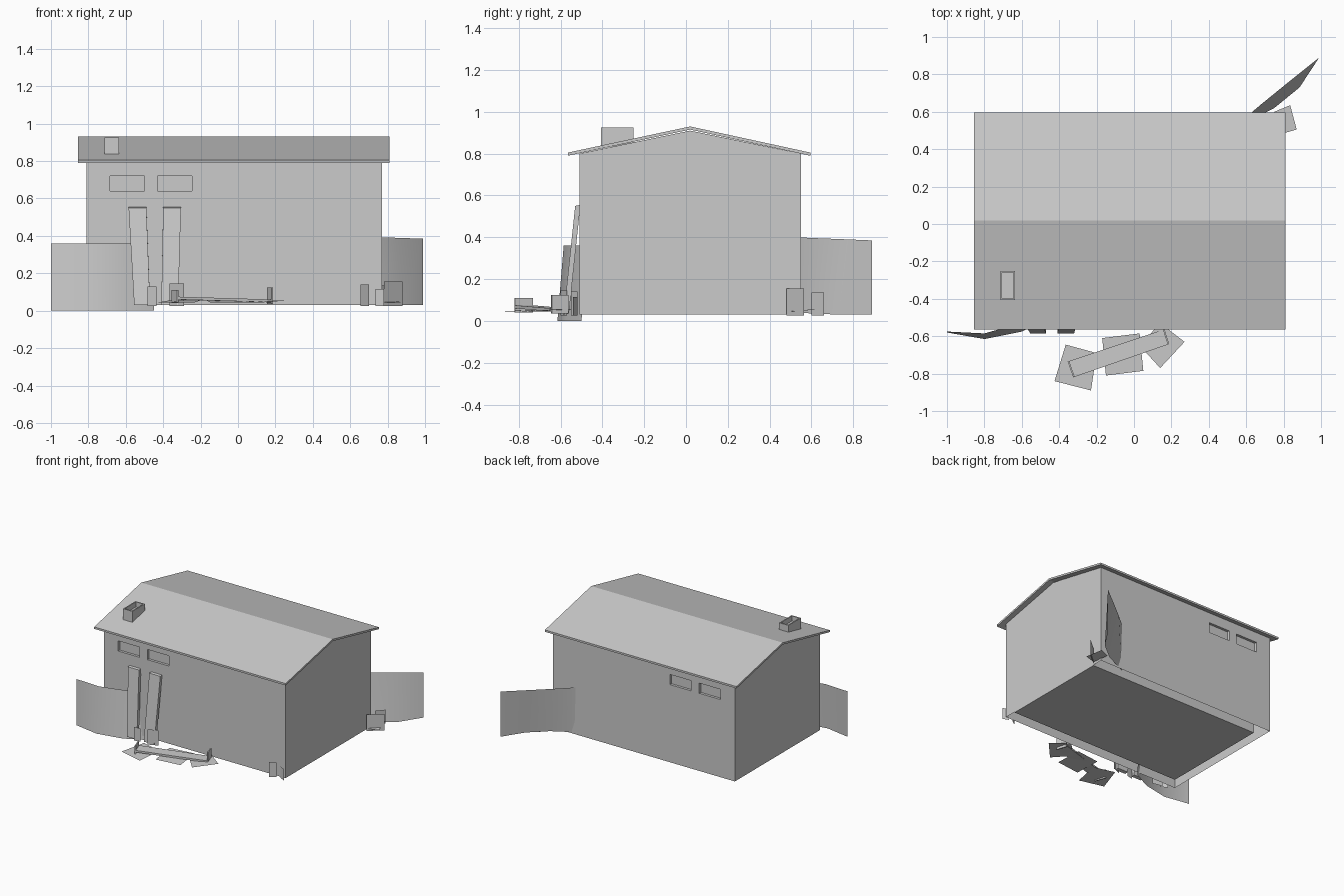
import bpy, bmesh
from mathutils import Vector, Matrix

if "Cube" in bpy.data.objects:
    bpy.data.objects.remove(bpy.data.objects["Cube"], do_unlink=True)

grey = bpy.data.materials.new("plain grey")
grey.use_nodes = True
COLOUR = (0.6, 0.6, 0.6, 1)
grey.diffuse_color = COLOUR
grey.node_tree.nodes["Principled BSDF"].inputs["Base Color"].default_value = COLOUR


def finish(name, bm, smooth=False):
    mesh = bpy.data.meshes.new(name)
    bm.to_mesh(mesh)
    bm.free()
    mesh.materials.append(grey)
    for p in mesh.polygons:
        p.use_smooth = smooth
    obj = bpy.data.objects.new(name, mesh)
    bpy.context.collection.objects.link(obj)
    return obj


def add_face(bm, points):
    return bm.faces.new([bm.verts.new(p) for p in points])


def box(name, lo, hi):
    bm = bmesh.new()
    lo, hi = Vector(lo), Vector(hi)
    bmesh.ops.create_cube(bm, size=1, matrix=Matrix.Translation((lo + hi) / 2)
                          @ Matrix.Diagonal((*(hi - lo), 1)))
    return finish(name, bm)


def extrude_profile(name, points, offset):
    bm = bmesh.new()
    face = add_face(bm, points)
    new = bmesh.ops.extrude_face_region(bm, geom=[face])["geom"]
    bmesh.ops.translate(bm, vec=offset, verts=[v for v in new if isinstance(v, bmesh.types.BMVert)])
    bmesh.ops.recalc_face_normals(bm, faces=bm.faces)
    return finish(name, bm)


def sheet(name, bottom, top):
    """Thin bent sheet between two matching edges."""
    bm = bmesh.new()
    a = [bm.verts.new(p) for p in bottom]
    b = [bm.verts.new(p) for p in top]
    for i in range(len(a) - 1):
        bm.faces.new((a[i], a[i + 1], b[i + 1], b[i]))
    return finish(name, bm, True)


# Walls: open-bottomed shell with recessed windows in both long sides
LEFT, RIGHT, FRONT, BACK, BASE, EAVE = -0.81, 0.77, -0.51, 0.55, 0.03, 0.80
RIDGE_Y = 0.02
xs = [LEFT, -0.685, -0.5, -0.43, -0.245, RIGHT]
zs = [BASE, 0.64, 0.72, EAVE]
bm = bmesh.new()
for y, inward in ((FRONT, 0.02), (BACK, -0.02)):
    windows = []
    for i in range(len(xs) - 1):
        for j in range(len(zs) - 1):
            pts = [(xs[i], y, zs[j]), (xs[i + 1], y, zs[j]),
                   (xs[i + 1], y, zs[j + 1]), (xs[i], y, zs[j + 1])]
            face = add_face(bm, pts if y < 0 else pts[::-1])
            if j == 1 and i in (1, 3):
                windows.append(face)
    for w in windows:
        new = bmesh.ops.extrude_discrete_faces(bm, faces=[w])["faces"][0]
        bmesh.ops.translate(bm, vec=(0, inward, 0), verts=new.verts)
for x in (LEFT, RIGHT):
    pts = [(x, FRONT, BASE), (x, BACK, BASE), (x, BACK, EAVE),
           (x, RIDGE_Y, 0.91), (x, FRONT, EAVE)]
    add_face(bm, pts if x > 0 else pts[::-1])
bmesh.ops.remove_doubles(bm, verts=bm.verts, dist=0.0005)
finish("walls", bm)

# Inner room, set in from the shell
box("inner_room", (-0.735, -0.42, BASE), (0.765, 0.46, 0.74))

# Roof slab
extrude_profile("roof", [(-0.855, -0.565, 0.805), (-0.855, RIDGE_Y, 0.93), (-0.855, 0.595, 0.805),
                         (-0.855, 0.595, 0.79), (-0.855, RIDGE_Y, 0.915), (-0.855, -0.565, 0.79)],
                (1.665, 0, 0))

# Chimney with a sunken top
bm = bmesh.new()
bmesh.ops.create_cube(bm, size=1, matrix=Matrix.Translation((-0.675, -0.328, 0.88))
                      @ Matrix.Diagonal((0.08, 0.155, 0.09, 1)))
bm.normal_update()
top = max(bm.faces, key=lambda f: f.normal.z)
bmesh.ops.inset_individual(bm, faces=[top], thickness=0.012)
new = bmesh.ops.extrude_discrete_faces(bm, faces=[top])["faces"][0]
bmesh.ops.translate(bm, vec=(0, 0, -0.04), verts=new.verts)
finish("chimney", bm)

# Bent sheets leaning on the front and back corners
sheet("front_bent_sheet",
      [(-1, -0.58, 0), (-0.8, -0.615, 0), (-0.6, -0.575, 0), (-0.45, -0.50, 0)],
      [(-1, -0.575, 0.36), (-0.8, -0.585, 0.36), (-0.6, -0.53, 0.36), (-0.45, -0.47, 0.36)])
sheet("back_bent_sheet",
      [(0.55, 0.52, 0.04), (0.75, 0.62, 0.035), (0.885, 0.73, 0.03), (0.99, 0.89, 0.03)],
      [(0.55, 0.53, 0.40), (0.68, 0.64, 0.395), (0.84, 0.77, 0.39), (0.99, 0.89, 0.385)])

# Planks leaning on the front wall
for n, (t0, t1, b0, b1) in enumerate([(-0.585, -0.49, -0.555, -0.47), (-0.4, -0.305, -0.41, -0.32)]):
    extrude_profile(f"leaning_plank_{n + 1}",
                    [(b0, -0.585, 0.03), (b1, -0.585, 0.03), (t1, -0.53, 0.55), (t0, -0.53, 0.55)],
                    (0, 0.025, 0.005))

# Fallen plank with upright ends
extrude_profile("fallen_plank", [(-0.355, -0.735, 0.06), (-0.325, -0.82, 0.06),
                                 (0.18, -0.645, 0.045), (0.155, -0.565, 0.045)], (0, 0, 0.015))
extrude_profile("plank_left_end", [(-0.355, -0.735, 0.04), (-0.325, -0.82, 0.04),
                                   (-0.325, -0.82, 0.11), (-0.355, -0.735, 0.11)], (0.008, 0.003, 0))
extrude_profile("plank_right_end", [(0.155, -0.565, 0.035), (0.18, -0.645, 0.035),
                                    (0.18, -0.645, 0.125), (0.155, -0.565, 0.125)], (0.008, 0.003, 0))

# Flat scraps on the ground, slightly tilted
scraps = [
    [(-0.365, -0.645), (-0.425, -0.84), (-0.23, -0.89), (-0.2, -0.69)],
    [(-0.17, -0.61), (-0.15, -0.81), (0.05, -0.785), (0.03, -0.585)],
    [(0.14, -0.53), (0.03, -0.65), (0.14, -0.77), (0.27, -0.63)],
    [(0.75, 0.6), (0.78, 0.48), (0.87, 0.505), (0.835, 0.635)],
]
for n, pts in enumerate(scraps):
    bm = bmesh.new()
    add_face(bm, [(x, y, 0.045 + 0.01 * (k % 3 == 0)) for k, (x, y) in enumerate(pts)])
    finish(f"ground_scrap_{n + 1}", bm)

# Upright scraps around the foot of the walls
cards = [(-0.72, -0.54, -0.64, -0.555, 0.155), (-0.765, -0.53, -0.715, -0.56, 0.14),
         (-0.485, -0.60, -0.435, -0.59, 0.13), (-0.365, -0.60, -0.29, -0.57, 0.145),
         (0.655, -0.55, 0.70, -0.52, 0.14), (0.735, -0.52, 0.78, -0.54, 0.115),
         (0.78, 0.48, 0.88, 0.565, 0.155), (0.77, 0.60, 0.82, 0.66, 0.135)]
for n, (x0, y0, x1, y1, h) in enumerate(cards):
    bm = bmesh.new()
    add_face(bm, [(x0, y0, 0.025), (x1, y1, 0.025), (x1, y1, h), (x0, y0, h)])
    finish(f"upright_scrap_{n + 1}", bm)
